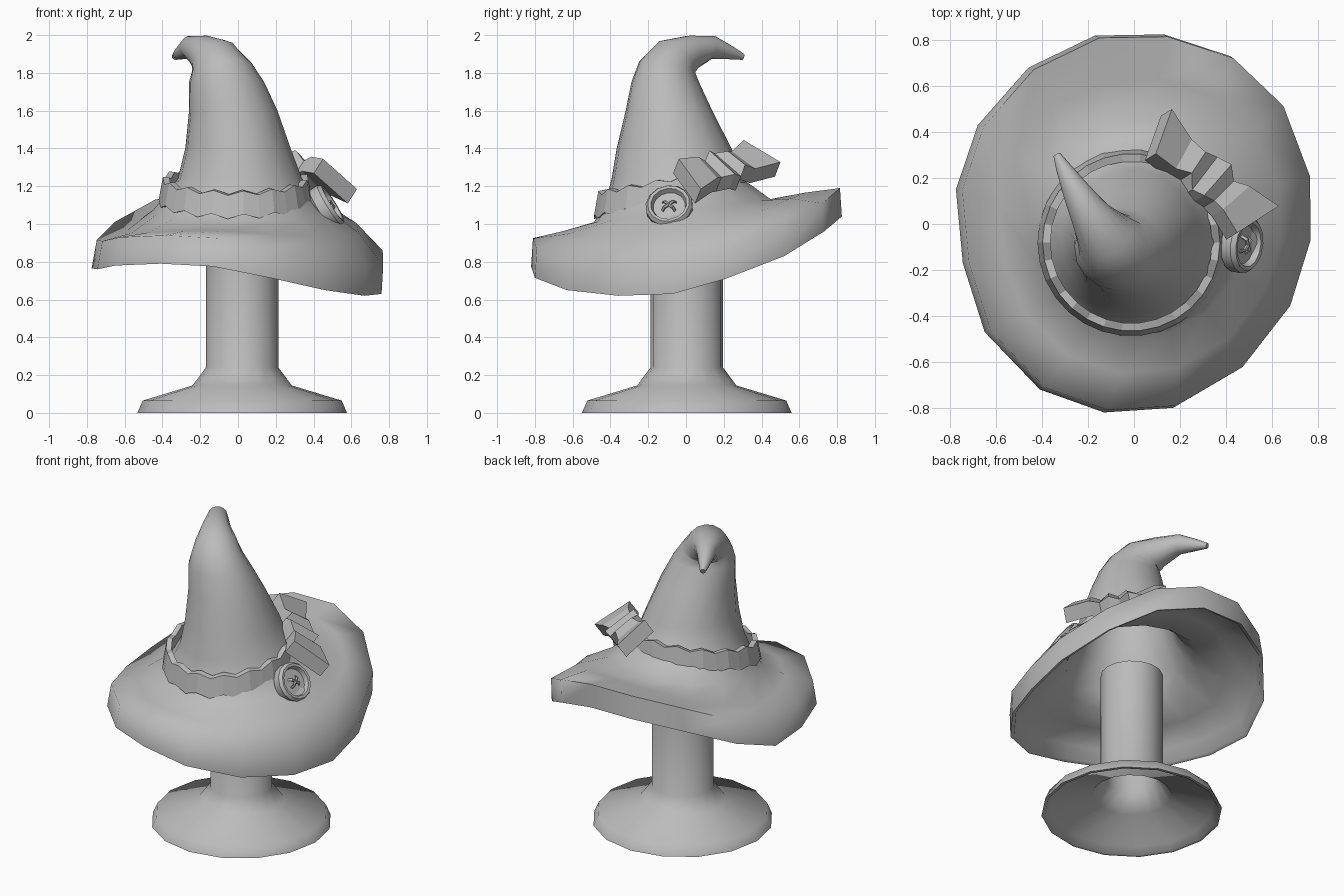
import bpy, bmesh, math
from mathutils import Vector

if "Cube" in bpy.data.objects:
    bpy.data.objects.remove(bpy.data.objects["Cube"])

GREY = (0.5, 0.5, 0.5, 1.0)
mat = bpy.data.materials.new("plain_grey")
mat.use_nodes = True
mat.diffuse_color = GREY
mat.node_tree.nodes["Principled BSDF"].inputs["Base Color"].default_value = GREY


def loft(name, rings, closed=False, smooth=40):
    """Bridge equal-length rings of points into one object, capping open ends."""
    bm = bmesh.new()
    vr = [[bm.verts.new(p) for p in ring] for ring in rings]
    n = len(vr[0])
    pairs = list(zip(vr, vr[1:])) + ([(vr[-1], vr[0])] if closed else [])
    for a, b in pairs:
        for i in range(n):
            j = (i + 1) % n
            bm.faces.new((a[i], a[j], b[j], b[i]))
    if not closed:
        bm.faces.new(vr[0][::-1])
        bm.faces.new(vr[-1])
    bmesh.ops.recalc_face_normals(bm, faces=bm.faces)
    mesh = bpy.data.meshes.new(name)
    bm.to_mesh(mesh)
    bm.free()
    mesh.materials.append(mat)
    obj = bpy.data.objects.new(name, mesh)
    bpy.context.collection.objects.link(obj)
    if smooth:
        bpy.ops.object.select_all(action="DESELECT")
        obj.select_set(True)
        bpy.context.view_layer.objects.active = obj
        bpy.ops.object.shade_smooth_by_angle(angle=math.radians(smooth))
    return obj


def circle(center, rx, ry=None, normal=(0, 0, 1), n=16, start=0.0):
    """Ring of points around a centre, facing along normal."""
    nrm = Vector(normal).normalized()
    q = Vector((0, 0, 1)).rotation_difference(nrm)
    ry = ry or rx
    angles = [start + i * math.tau / n for i in range(n)]
    return [Vector(center) + q @ Vector((rx * math.cos(a), ry * math.sin(a), 0)) for a in angles]


# Stand: flared foot with a column, a thin hollow shell
foot = [(.165, .94), (.165, .235), (.245, .12), (.505, .045), (.535, 0),
        (.555, 0), (.527, .065), (.263, .145), (.192, .24), (.192, .96)]
loft("stand", [circle((.022, .004, z), r) for r, z in foot], smooth=75)

# Hat: lower rim outline, counter-clockwise from +x
rim = [Vector(p) for p in (
    (.76, -.07, .63), (.757, .21, .71), (.64, .52, .83), (.42, .73, .96),
    (.13, .825, 1.04), (-.17, .82, 1.04), (-.46, .68, .98), (-.68, .43, .86),
    (-.775, .15, .765), (-.745, -.17, .76), (-.65, -.47, .78), (-.41, -.72, .79),
    (-.13, -.82, .775), (.17, -.8, .715), (.46, -.63, .65), (.67, -.36, .62))]
START = math.radians(-5)


def tilted(cx, cy, r, z, slope):
    ring = circle((cx, cy, z), r, start=START)
    for p in ring:
        p.z += slope * (p.y - cy)
    return ring


def inset(ring, scale, rise):
    return [Vector((p.x * scale, p.y * scale, p.z + rise)) for p in ring]


rim_top = [p + Vector((.018, 0, 0)) for p in inset(rim, .988, .15)]
brim_inner = tilted(.02, -.02, .47, 1.07, .13)
brim_mid = [a.lerp(b, .5) + Vector((.01, 0, .04 * a.x)) for a, b in zip(rim_top, brim_inner)]
lip = inset(rim, .97, .008)
under_rim = inset(rim, .935, .095)
under_inner = tilted(.015, -.03, .44, 1.035, .14)
under_mid = [a.lerp(b, .5) for a, b in zip(under_rim, under_inner)]

# Crown and its curled tip: centre, radii, direction
crown = [((.01, -.05, 1.24), .33, .345, (0, 0, 1)),
         ((0, -.063, 1.4), .28, .305, (0, 0, 1)),
         ((-.025, -.09, 1.6), .235, .23, (0, 0, 1)),
         ((-.06, -.11, 1.75), .2, .18, (0, 0, 1)),
         ((-.085, -.1, 1.83), .16, .152, (-.12, .2, 1)),
         ((-.125, -.05, 1.88), .128, .128, (-.4, .6, .7)),
         ((-.185, .03, 1.908), .092, .092, (-.5, .8, .2)),
         ((-.25, .14, 1.935), .062, .062, (-.45, .85, -.15)),
         ((-.305, .24, 1.905), .035, .035, (-.45, .85, -.3)),
         ((-.335, .3, 1.885), .017, .017, (-.45, .85, -.3))]
lining = [circle(c, rx - .03, ry - .03, d, start=START) for c, rx, ry, d in crown[:6]]
hat = lining[::-1] + [tilted(.01, -.05, .365, 1.125, .13),
                      under_inner, under_mid, under_rim, lip, rim, rim_top, brim_mid, brim_inner,
                      tilted(.01, -.04, .395, 1.145, .14)]
hat += [circle(c, rx, ry, d, start=START) for c, rx, ry, d in crown]
loft("hat", hat, smooth=75)


# Wavy band around the crown, narrowing upwards
def band_ring(radius, height):
    ring = circle((-.012, -.08, 1.1), radius, n=30)
    for i, p in enumerate(ring):
        p.z += .19 * (p.y + .48) + height + (.012 if i % 2 else -.012)
    return ring


loft("hat_band", [band_ring(r, h) for r, h in ((.375, -.06), (.408, -.06), (.386, .06), (.352, .06))],
     closed=True, smooth=0)

# Button: raised rim with a dished face and a crossed thread
face = Vector((.85, -.12, .53)).normalized()
button = Vector((.465, -.087, 1.085))
steps = [(.1, -.045), (.124, -.025), (.126, .025), (.112, .045), (.096, .043), (.086, .015)]
loft("button", [circle(button + face * h, r, normal=face, n=14) for r, h in steps], smooth=30)
side = face.cross(Vector((0, 0, 1))).normalized()
up = side.cross(face)
for k, sign in enumerate((1, -1)):
    along = (side + up * sign * .8).normalized()
    pts = [(-.045, 0), (-.03, .025), (.03, .025), (.045, 0)]
    loft("button_thread_%d" % (k + 1),
         [circle(button + along * a + face * (h + .011), .009, normal=along, n=6) for a, h in pts])

# Pleated bow: wide ends, folded middle
end_a, end_b = Vector((.125, .4, 1.378)), Vector((.54, .02, 1.265))
half_a, half_b = Vector((.035, .097, -.058)), Vector((.09, .058, -.08))
folds = [(0, 1, .01), (.24, .72, -.015), (.36, .55, .015), (.46, .9, -.015),
         (.56, .9, .015), (.66, .6, -.015), (.76, .75, .01), (1, 1, 0)]
sections = []
for t, width, lift in folds:
    half = half_a.lerp(half_b, t)
    out = (end_b - end_a).cross(half).normalized()
    out = out if out.z > 0 else -out
    c = end_a.lerp(end_b, t) + out * lift
    half = half * width
    sections.append([c - half, c + half, c + half - out * .095, c - half - out * .095])
loft("bow", sections, smooth=0)
